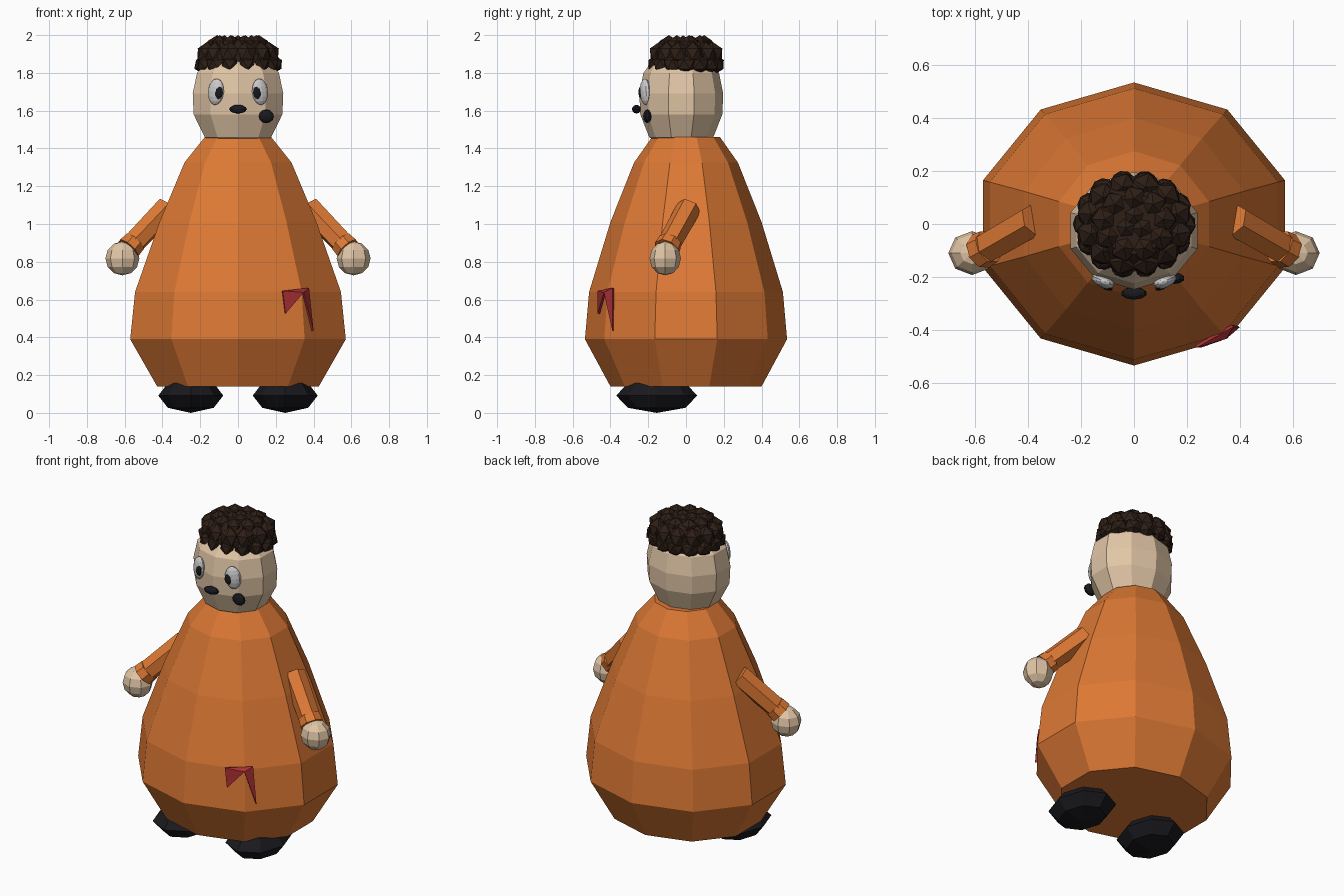
import bpy, bmesh, math, random
from mathutils import Vector, Matrix

if "Cube" in bpy.data.objects:
    bpy.data.objects.remove(bpy.data.objects["Cube"])

random.seed(4)


def material(name, r, g, b):
    m = bpy.data.materials.new(name)
    m.diffuse_color = (r, g, b, 1)
    m.use_nodes = True
    m.node_tree.nodes["Principled BSDF"].inputs["Base Color"].default_value = m.diffuse_color
    return m


ORANGE = material("orange_cloth", 0.72, 0.19, 0.035)
SKIN = material("skin", 0.75, 0.56, 0.38)
HAIR = material("dark_brown", 0.026, 0.013, 0.008)
BLACK = material("black", 0.010, 0.010, 0.013)
WHITE = material("white", 0.75, 0.75, 0.72)
RED = material("red", 0.38, 0.027, 0.033)


def finish(bm, name, mat):
    bmesh.ops.recalc_face_normals(bm, faces=bm.faces)
    me = bpy.data.meshes.new(name)
    bm.to_mesh(me)
    bm.free()
    me.materials.append(mat)
    ob = bpy.data.objects.new(name, me)
    bpy.context.collection.objects.link(ob)
    return ob


def add_loft(bm, rings, n=10, cy=0.0):
    """Closed stack of n-sided elliptical rings (z, rx, ry), a corner facing front."""
    loops = []
    for z, rx, ry in rings:
        loops.append([bm.verts.new((rx * math.sin(math.tau * i / n),
                                    cy - ry * math.cos(math.tau * i / n), z))
                      for i in range(n)])
    for a, b in zip(loops, loops[1:]):
        for i in range(n):
            j = (i + 1) % n
            bm.faces.new((a[i], a[j], b[j], b[i]))
    bm.faces.new(loops[0])
    bm.faces.new(loops[-1])


def loft(name, mat, rings, n=10, cy=0.0):
    bm = bmesh.new()
    add_loft(bm, rings, n, cy)
    return finish(bm, name, mat)


def ball(name, mat, loc, size, seg=8, rings=6, rot=None):
    bm = bmesh.new()
    m = Matrix.Translation(loc) @ (rot or Matrix()) @ Matrix.Diagonal((*size, 1))
    bmesh.ops.create_uvsphere(bm, u_segments=seg, v_segments=rings, radius=1, matrix=m)
    return finish(bm, name, mat)


def rod(name, mat, a, b, r1, r2, sides=6):
    a, b = Vector(a), Vector(b)
    d = b - a
    bm = bmesh.new()
    m = Matrix.Translation((a + b) / 2) @ d.to_track_quat('Z', 'Y').to_matrix().to_4x4()
    bmesh.ops.create_cone(bm, cap_ends=True, segments=sides, radius1=r1, radius2=r2,
                          depth=d.length, matrix=m)
    return finish(bm, name, mat)


# Pear-shaped robe and head
loft("robe", ORANGE, [(0.14, 0.45, 0.40), (0.39, 0.60, 0.535), (0.64, 0.573, 0.513),
                      (1.01, 0.437, 0.40), (1.325, 0.298, 0.275), (1.46, 0.185, 0.18)])
loft("head", SKIN, [(1.44, 0.15, 0.14), (1.46, 0.185, 0.17), (1.58, 0.247, 0.217),
                    (1.69, 0.252, 0.222), (1.80, 0.228, 0.20), (1.88, 0.15, 0.14)], cy=-0.025)

# Curly hair: a solid core covered with rings of faceted curls
bm = bmesh.new()
add_loft(bm, [(1.82, 0.20, 0.18), (1.90, 0.20, 0.18), (1.975, 0.13, 0.115)], 12)
for z, r, n, w, h in ((1.845, 0.183, 14, 0.056, 0.052), (1.90, 0.168, 12, 0.060, 0.065),
                      (1.943, 0.112, 9, 0.056, 0.057), (1.945, 0.035, 3, 0.055, 0.053)):
    for i in range(n):
        a = math.tau * (i + 0.5) / n
        k = random.uniform(0.94, 1.02)
        m = (Matrix.Translation((r * math.sin(a), -0.86 * r * math.cos(a), z))
             @ Matrix.Rotation(random.uniform(0, 6), 4, 'Z') @ Matrix.Diagonal((w * k, w * k, h, 1)))
        bmesh.ops.create_icosphere(bm, subdivisions=1, radius=1, matrix=m)
finish(bm, "curly_hair", HAIR)

# Paired parts
for s, side in ((-1, "left"), (1, "right")):
    tilt = Matrix.Rotation(s * 0.42, 4, 'Z') @ Matrix.Rotation(s * -0.12, 4, 'Y')
    ball(side + "_eye", WHITE, (s * 0.117, -0.215, 1.70), (0.046, 0.026, 0.070), 12, 8, tilt)
    ball(side + "_pupil", BLACK, (s * 0.104, -0.237, 1.695), (0.026, 0.012, 0.034), 10, 6, tilt)
    rod(side + "_sleeve", ORANGE, (s * 0.375, 0.015, 1.085), (s * 0.575, -0.10, 0.875), 0.066, 0.062)
    rod(side + "_cuff", ORANGE, (s * 0.548, -0.085, 0.903), (s * 0.580, -0.103, 0.868), 0.066, 0.070, 8)
    ball(side + "_hand", SKIN, (s * 0.612, -0.11, 0.818), (0.09, 0.083, 0.09))
    ball(side + "_shoe", BLACK, (s * 0.25, -0.155, 0.092), (0.172, 0.215, 0.092), 8, 4)

# Nose and cheek mole
ball("nose", BLACK, (0, -0.262, 1.608), (0.049, 0.024, 0.023), 10, 6)
ball("mole", BLACK, (0.15, -0.205, 1.57), (0.042, 0.022, 0.036), 10, 6)

# Torn patch on the skirt front
bm = bmesh.new()
tl, bl, mid, br, tr = [bm.verts.new(p) for p in (
    (0.235, -0.462, 0.645), (0.25, -0.462, 0.525), (0.345, -0.430, 0.635),
    (0.395, -0.387, 0.435), (0.372, -0.385, 0.66))]
bm.faces.new((tl, bl, mid))
bm.faces.new((tl, mid, tr))
bm.faces.new((mid, br, tr))
patch = finish(bm, "patch", RED)
mod = patch.modifiers.new("thickness", 'SOLIDIFY')
mod.thickness = 0.012
mod.offset = 0
